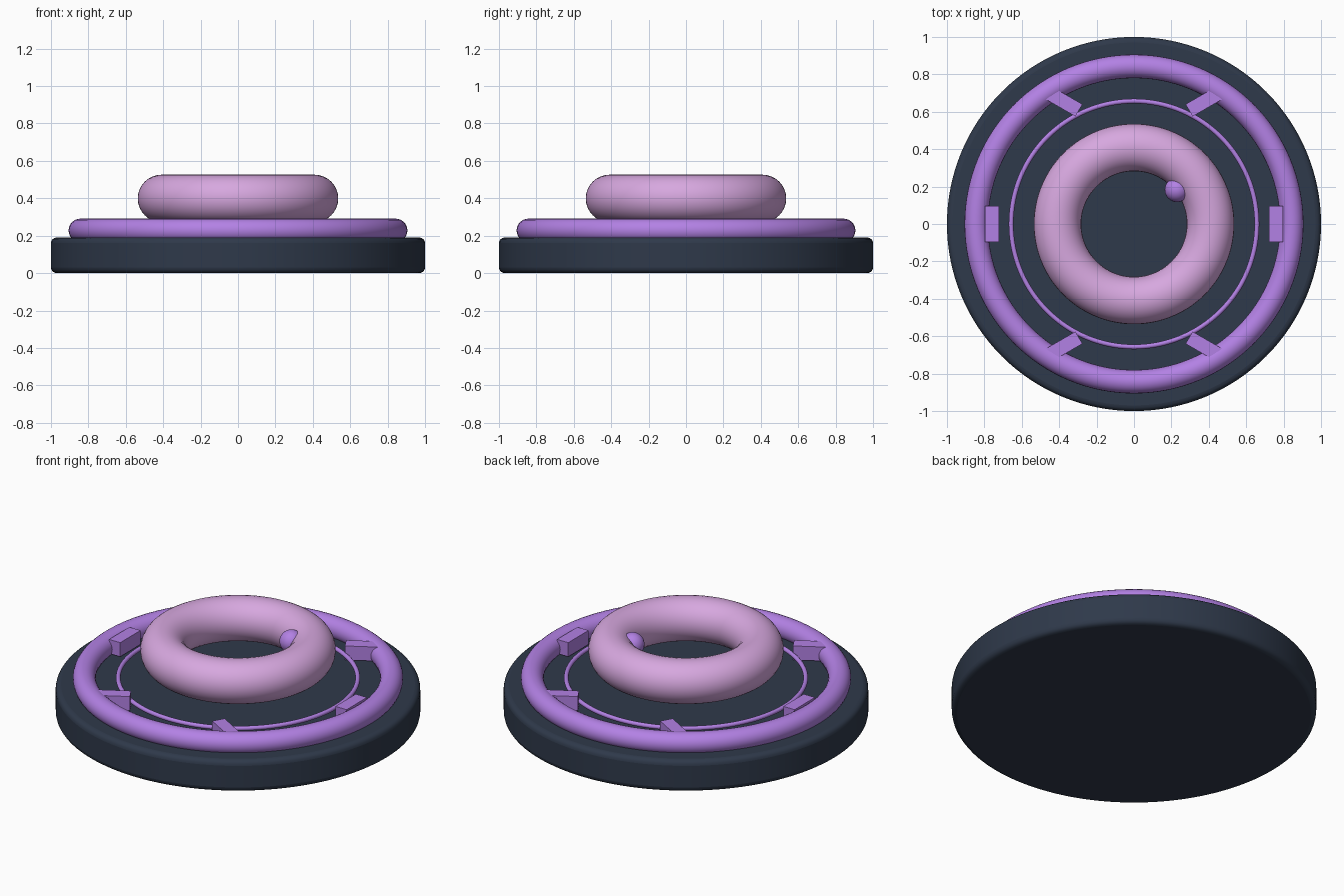
import bpy
import math

if "Cube" in bpy.data.objects:
    bpy.data.objects.remove(bpy.data.objects["Cube"])


def material(name, rgb):
    m = bpy.data.materials.new(name)
    m.diffuse_color = (*rgb, 1.0)
    m.use_nodes = True
    m.node_tree.nodes["Principled BSDF"].inputs["Base Color"].default_value = m.diffuse_color
    return m


SLATE = material("dark slate", (0.028, 0.041, 0.069))
PURPLE = material("purple", (0.45, 0.22, 0.78))
PINK = material("pink lilac", (0.68, 0.39, 0.74))


def finish(name, mat, smooth=True):
    ob = bpy.context.object
    ob.name = name
    ob.data.materials.append(mat)
    if smooth:
        bpy.ops.object.shade_smooth_by_angle(angle=math.radians(40))
    return ob


def ring(name, mat, major, minor, z, sides=24):
    bpy.ops.mesh.primitive_torus_add(
        major_radius=major, minor_radius=minor, major_segments=128,
        minor_segments=sides, location=(0, 0, z))
    return finish(name, mat)


# Round base with softened rims
bpy.ops.mesh.primitive_cylinder_add(
    vertices=128, radius=1.0, depth=0.19, location=(0, 0, 0.095))
base = finish("base", SLATE)
bevel = base.modifiers.new("rim", 'BEVEL')
bevel.width = 0.03
bevel.segments = 4
bevel.limit_method = 'ANGLE'
bevel.angle_limit = math.radians(40)

# Rings on the base and the floating ring above it
ring("outer_ring", PURPLE, 0.843, 0.063, 0.228)
ring("thin_inner_ring", PURPLE, 0.657, 0.013, 0.228, 12)
ring("floating_ring", PINK, 0.409, 0.127, 0.399, 32)

# Six clips around the outer ring, turned against their orbit angle
for i in range(6):
    a = i * math.pi / 3
    bpy.ops.mesh.primitive_cube_add(
        size=1, location=(0.758 * math.cos(a), 0.758 * math.sin(a), 0.242),
        rotation=(0, 0, -a))
    clip = finish(f"clip_{i + 1}", PURPLE, smooth=False)
    clip.scale = (0.075, 0.195, 0.085)

# Small bead set into the inside of the floating ring
bpy.ops.mesh.primitive_uv_sphere_add(
    segments=24, ring_count=16, radius=0.066, location=(0.23, 0.183, 0.44))
finish("bead", PURPLE)
